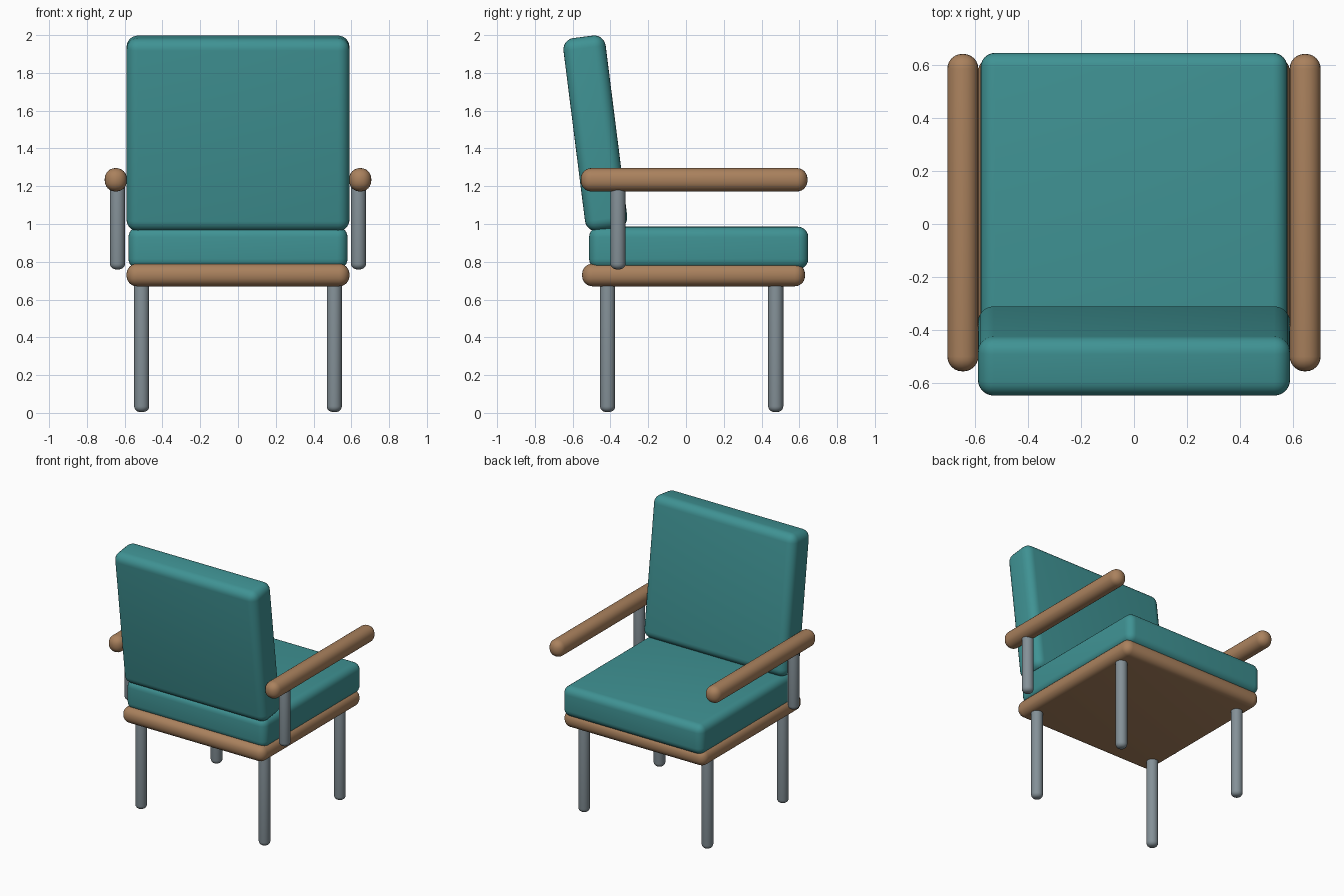
import bpy
from math import radians

if "Cube" in bpy.data.objects:
    bpy.data.objects.remove(bpy.data.objects["Cube"])


def material(name, rgb):
    m = bpy.data.materials.new(name)
    m.diffuse_color = (*rgb, 1)
    m.use_nodes = True
    m.node_tree.nodes["Principled BSDF"].inputs["Base Color"].default_value = m.diffuse_color
    return m


teal = material("teal_fabric", (0.05, 0.29, 0.295))
wood = material("wood", (0.40, 0.22, 0.11))
metal = material("metal", (0.23, 0.28, 0.31))


def finish(name, mat, radius, segments):
    """Round the edges, smooth the shading and colour the active object."""
    ob = bpy.context.object
    ob.name = name
    ob.data.materials.append(mat)
    bev = ob.modifiers.new("round", 'BEVEL')
    bev.width = radius
    bev.segments = segments
    bev.limit_method = 'ANGLE'
    bev.angle_limit = radians(40)
    bpy.ops.object.modifier_apply(modifier=bev.name)
    bpy.ops.object.shade_smooth_by_angle(angle=radians(35))
    return ob


def rounded_box(name, mat, center, size, radius, tilt=0):
    bpy.ops.mesh.primitive_cube_add(size=1, location=center)
    ob = bpy.context.object
    ob.scale = size
    bpy.ops.object.transform_apply(location=False, rotation=False, scale=True)
    finish(name, mat, radius, 6)
    ob.rotation_euler.x = tilt
    return ob


def post(name, x, y, z0, z1):
    bpy.ops.mesh.primitive_cylinder_add(vertices=24, radius=0.04, depth=z1 - z0,
                                        location=(x, y, (z0 + z1) / 2))
    return finish(name, metal, 0.03, 5)


# Upholstery: seat cushion and reclined backrest
rounded_box("seat_cushion", teal, (0, 0.067, 0.873), (1.16, 1.16, 0.225), 0.055)
rounded_box("backrest", teal, (0, -0.48, 1.48), (1.18, 0.225, 1.03), 0.06, radians(7.2))

# Wooden base under the cushion
rounded_box("seat_frame", wood, (0, 0.04, 0.73), (1.18, 1.18, 0.12), 0.055)

# Left and right: legs, armrests and their rear supports
for side, s in (("left", -1), ("right", 1)):
    post(f"rear_leg_{side}", s * 0.51, -0.415, 0.005, 0.72)
    post(f"front_leg_{side}", s * 0.51, 0.475, 0.005, 0.72)
    post(f"arm_support_{side}", s * 0.638, -0.36, 0.76, 1.22)
    rounded_box(f"armrest_{side}", wood, (s * 0.647, 0.043, 1.234),
                (0.117, 1.2, 0.124), 0.056)
